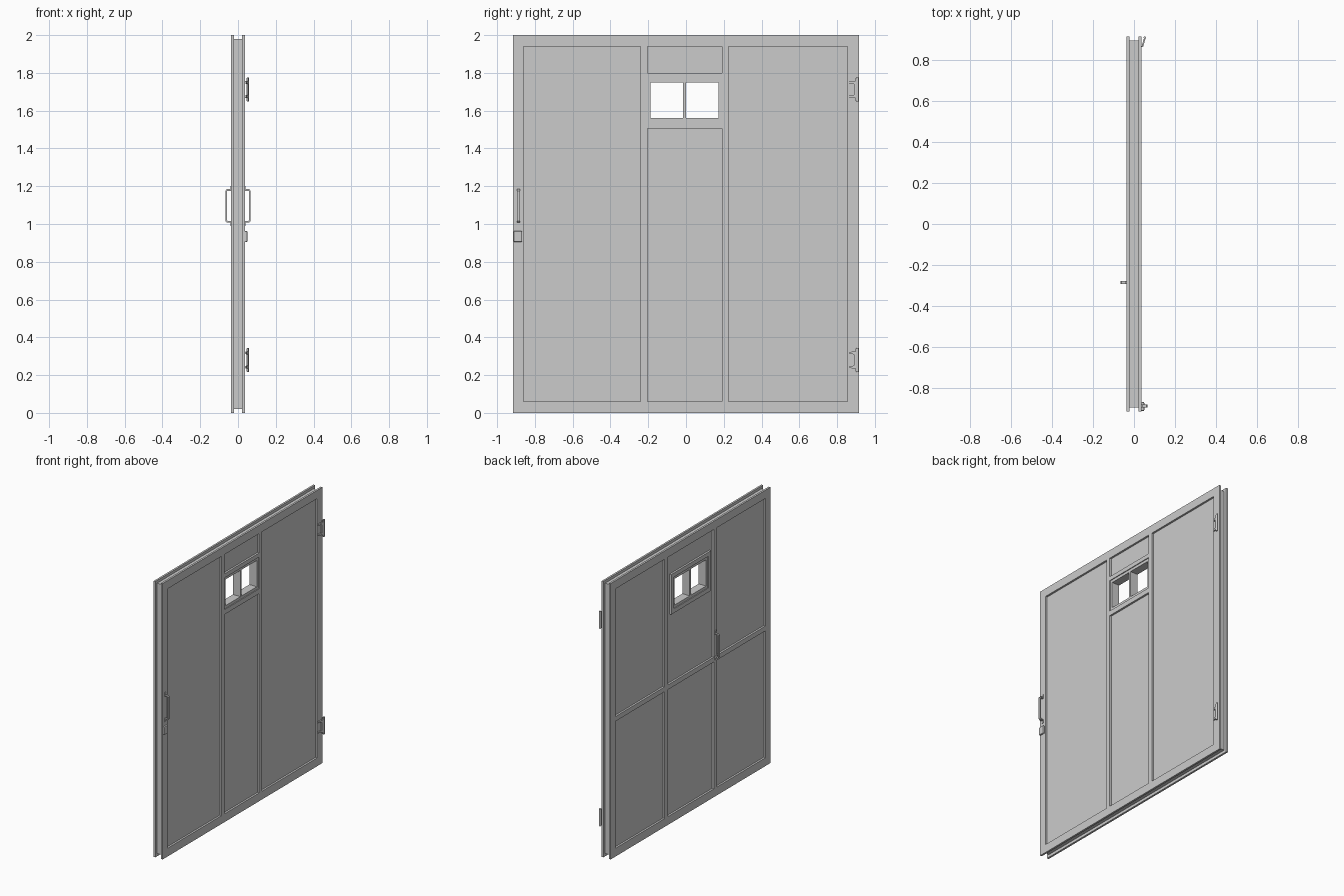
import bpy, bmesh
from mathutils import Matrix

if "Cube" in bpy.data.objects:
    bpy.data.objects.remove(bpy.data.objects["Cube"])


def finish(name, bm):
    bmesh.ops.recalc_face_normals(bm, faces=bm.faces)
    me = bpy.data.meshes.new(name)
    bm.to_mesh(me)
    bm.free()
    ob = bpy.data.objects.new(name, me)
    bpy.context.collection.objects.link(ob)
    return ob


def slab(name, outer, holes, x0, x1):
    """Flat sheet in the YZ plane with rectangular holes, given thickness in x.
    Rectangles are (y0, y1, z0, z1)."""
    rects = [outer] + holes
    ys = sorted({v for r in rects for v in r[:2]})
    zs = sorted({v for r in rects for v in r[2:]})
    bm = bmesh.new()
    for a, b in zip(ys, ys[1:]):
        for c, d in zip(zs, zs[1:]):
            y, z = (a + b) / 2, (c + d) / 2
            if any(h[0] < y < h[1] and h[2] < z < h[3] for h in holes):
                continue
            bm.faces.new([bm.verts.new((x0, p, q)) for p, q in ((a, c), (b, c), (b, d), (a, d))])
    bmesh.ops.remove_doubles(bm, verts=bm.verts, dist=1e-5)
    ext = bmesh.ops.extrude_face_region(bm, geom=bm.faces[:], use_keep_orig=True)
    moved = [g for g in ext["geom"] if isinstance(g, bmesh.types.BMVert)]
    bmesh.ops.translate(bm, verts=moved, vec=(x1 - x0, 0, 0))
    return finish(name, bm)


def prism(name, pts, vec):
    """Extrude a closed polygon of 3D points along vec."""
    bm = bmesh.new()
    face = bm.faces.new([bm.verts.new(p) for p in pts])
    ext = bmesh.ops.extrude_face_region(bm, geom=[face], use_keep_orig=True)
    moved = [g for g in ext["geom"] if isinstance(g, bmesh.types.BMVert)]
    bmesh.ops.translate(bm, verts=moved, vec=vec)
    return finish(name, bm)


CORE, SKIN = 0.022, 0.036
DOOR = (-0.915, 0.915, 0.0, 2.0)
WINDOW = (-0.205, 0.19, 1.54, 1.77)
PANES = [(-0.187, -0.015, 1.56, 1.75), (0.0, 0.173, 1.56, 1.75)]

# Inner core of the door, cut through at the window
slab("door_core", (-0.895, 0.895, 0.02, 1.98), [WINDOW], -CORE, CORE)

# Window casement with a centre bar
slab("window_frame", WINDOW, PANES, -0.03, 0.03)

# Outer face framing: two tall side panels and a split middle column
slab("front_framing", DOOR, [
    (-0.86, -0.24, 0.06, 1.94), (0.225, 0.855, 0.06, 1.94),
    (-0.205, 0.19, 1.80, 1.94), WINDOW, (-0.205, 0.19, 0.06, 1.505)], CORE, SKIN)

# Inner face framing: three columns crossed by a middle rail
cols = [(-0.86, -0.303), (-0.268, 0.26), (0.295, 0.86)]
slab("back_framing", DOOR,
     [(a, b, c, d) for a, b in cols for c, d in ((0.06, 0.98), (1.015, 1.94))], -SKIN, -CORE)
slab("back_window_surround", (-0.235, 0.22, 1.51, 1.80), [WINDOW], -SKIN, -CORE)


# Pull handles with mounting tabs
def handle(name, side, y):
    pts = [(0.036, 0.99), (0.041, 0.99), (0.041, 1.008), (0.060, 1.008), (0.066, 1.016),
           (0.066, 1.176), (0.060, 1.184), (0.041, 1.184), (0.041, 1.202), (0.036, 1.202),
           (0.036, 1.176), (0.056, 1.176), (0.058, 1.172), (0.058, 1.020), (0.056, 1.016),
           (0.036, 1.016)]
    prism(name, [(side * x, y - 0.0075, z) for x, z in pts], (0, 0.015, 0))


handle("front_handle", 1, -0.887)
handle("back_handle", -1, -0.285)

# Lock case below the front handle
lock = slab("lock_case", (-0.912, -0.868, 0.905, 0.963), [], SKIN, 0.05)
bev = lock.modifiers.new("Bevel", "BEVEL")
bev.width, bev.segments = 0.005, 2


# Hinges: a slanted leaf with two arms, a web and a pin
def hinge(name, z):
    half = [(0.912, 0.06), (0.897, 0.06), (0.897, 0.046), (0.862, 0.042), (0.862, 0.032),
            (0.89, 0.03)]
    outline = half + [(y, -h) for y, h in reversed(half)]
    prism(name + "_leaf", [(SKIN + (y - 0.862) * 0.28, y, z + h) for y, h in outline],
          (0.008, 0, 0))
    bm = bmesh.new()
    bmesh.ops.create_cone(bm, cap_ends=True, segments=12, radius1=0.006, radius2=0.006,
                          depth=0.126, matrix=Matrix.Translation((0.053, 0.909, z)))
    finish(name + "_pin", bm)


hinge("upper_hinge", 1.712)
hinge("lower_hinge", 0.28)
